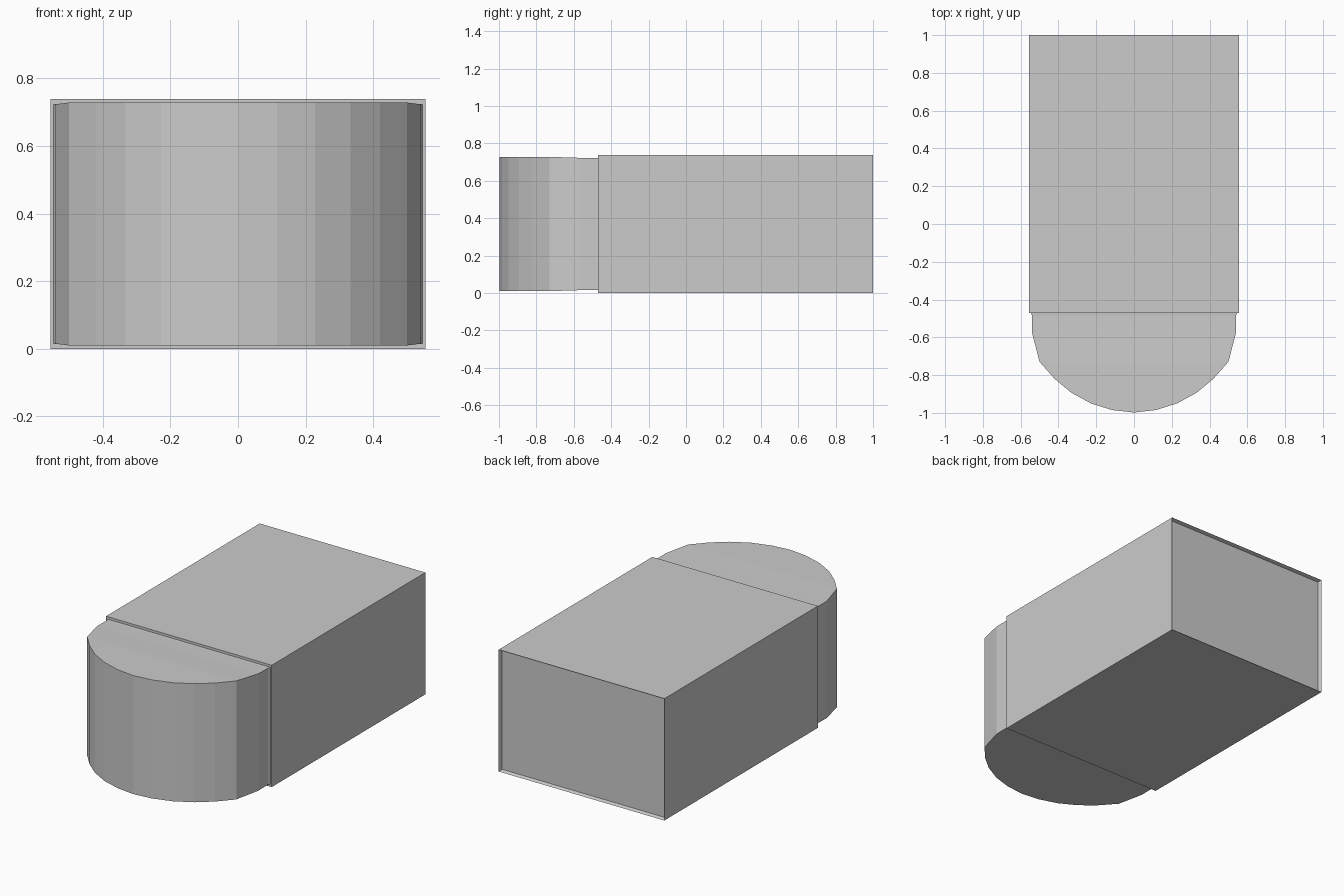
import bpy, bmesh

if "Cube" in bpy.data.objects:
    bpy.data.objects.remove(bpy.data.objects["Cube"])


def make_object(name, bm):
    bmesh.ops.recalc_face_normals(bm, faces=bm.faces)
    mesh = bpy.data.meshes.new(name)
    bm.to_mesh(mesh)
    bm.free()
    obj = bpy.data.objects.new(name, mesh)
    bpy.context.collection.objects.link(obj)
    return obj


# Sleeve: box whose back panel sits slightly inside the open end
W, H, FRONT, BACK = 0.555, 0.738, -0.47, 1.0
bm = bmesh.new()
bmesh.ops.create_cube(bm, size=1)
for v in bm.verts:
    v.co.x *= 2 * W
    v.co.y = BACK if v.co.y > 0 else FRONT
    v.co.z = H if v.co.z > 0 else 0
bm.faces.ensure_lookup_table()
bm.normal_update()
back = [f for f in bm.faces if f.normal.y > 0.9]
bmesh.ops.inset_region(bm, faces=back, thickness=0.01, depth=0)
for v in back[0].verts:
    v.co.y -= 0.022
make_object("sleeve", bm)

# Rounded front end: half outline as (x, y, inset from top and bottom)
half = [(0.546, -0.47, 0.015), (0.54, -0.485, 0.016), (0.54, -0.575, 0.015),
        (0.5, -0.73, 0.01), (0.42, -0.82, 0.01), (0.332, -0.893, 0.01),
        (0.228, -0.95, 0.01), (0.115, -0.985, 0.01)]
bm = bmesh.new()
rows = []
for x, y, inset in half:
    rows.append([bm.verts.new((sx * x, y, z))
                 for sx, z in ((-1, inset), (1, inset), (1, H - inset), (-1, H - inset))])
tip = [bm.verts.new((0, -0.998, z)) for z in (0.01, H - 0.01)]
for a, b in zip(rows, rows[1:]):
    for i in range(4):
        j = (i + 1) % 4
        bm.faces.new((a[i], a[j], b[j], b[i]))
a = rows[-1]
bm.faces.new((a[0], a[1], tip[0]))
bm.faces.new((a[1], a[2], tip[1], tip[0]))
bm.faces.new((a[2], a[3], tip[1]))
bm.faces.new((a[3], a[0], tip[0], tip[1]))
bm.faces.new(rows[0])
make_object("rounded_front", bm)
